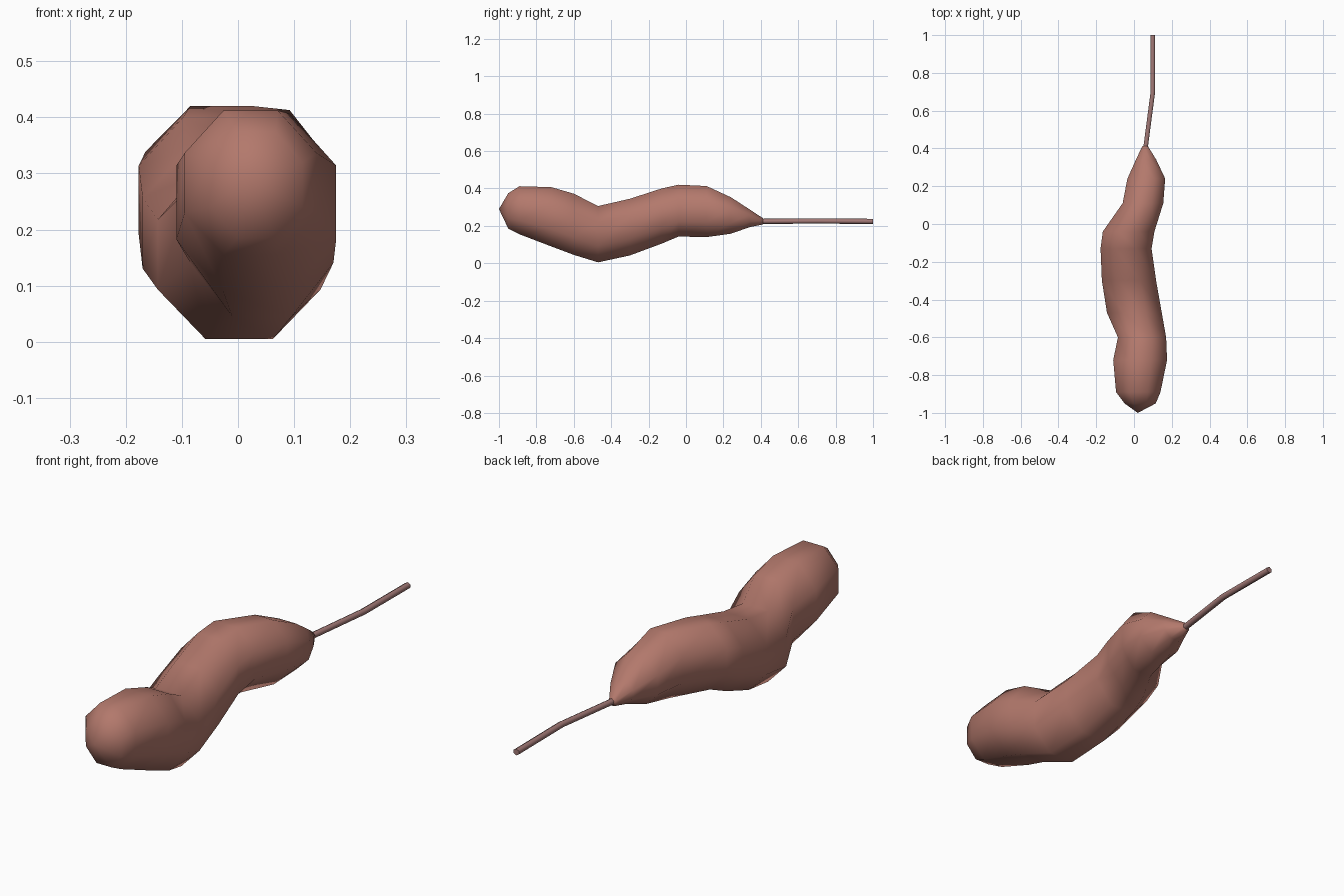
import bpy, bmesh, math

if "Cube" in bpy.data.objects:
    bpy.data.objects.remove(bpy.data.objects["Cube"])


def material(name, color):
    m = bpy.data.materials.new(name)
    m.diffuse_color = (*color, 1)
    m.use_nodes = True
    m.node_tree.nodes["Principled BSDF"].inputs["Base Color"].default_value = m.diffuse_color
    return m


def skin(name, rings, mat, start=None, end=None):
    """Bridge equal-sided rings into a closed smooth tube, with optional pole points."""
    bm = bmesh.new()
    loops = [[bm.verts.new(p) for p in r] for r in rings]
    n = len(loops[0])
    for a, b in zip(loops, loops[1:]):
        for i in range(n):
            bm.faces.new((a[i], a[(i + 1) % n], b[(i + 1) % n], b[i]))
    for loop, pole in ((loops[0], start), (loops[-1], end)):
        if pole:
            v = bm.verts.new(pole)
            for i in range(n):
                bm.faces.new((loop[i], loop[(i + 1) % n], v))
        else:
            bm.faces.new(loop)
    bmesh.ops.recalc_face_normals(bm, faces=bm.faces[:])
    for f in bm.faces:
        f.smooth = len(f.verts) < 5
    me = bpy.data.meshes.new(name)
    bm.to_mesh(me)
    bm.free()
    ob = bpy.data.objects.new(name, me)
    bpy.context.collection.objects.link(ob)
    me.materials.append(mat)
    return ob


def ring(y, x0, x1, z0, z1, n=8):
    """Flat-sided oval filling the given x and z limits."""
    k = 1 / math.cos(math.pi / n)
    cx, cz, rx, rz = (x0 + x1) / 2, (z0 + z1) / 2, (x1 - x0) / 2 * k, (z1 - z0) / 2 * k
    return [(cx + rx * math.cos((i + .5) * 2 * math.pi / n), y,
             cz + rz * math.sin((i + .5) * 2 * math.pi / n)) for i in range(n)]


# Wavy body: y, x limits, z limits
sections = [
    (-.95, -.05, .115, .185, .375),
    (-.89, -.095, .14, .155, .412),
    (-.72, -.11, .175, .09, .407),
    (-.60, -.085, .17, .045, .372),
    (-.47, -.143, .147, .005, .306),
    (-.30, -.17, .117, .042, .345),
    (-.13, -.177, .093, .105, .40),
    (-.04, -.165, .108, .143, .42),
    (.11, -.06, .155, .14, .413),
    (.24, -.035, .165, .158, .353),
    (.34, .01, .118, .193, .288),
    (.41, .043, .075, .207, .242),
]
skin("body", [ring(*s) for s in sections], material("flesh", (.45, .19, .15)),
     start=(.02, -1, .29), end=(.06, .42, .224))

# Thin bent tail
tail = [(.058, .38, .224), (.10, .70, .226), (.10, 1.0, .224)]
skin("tail", [ring(y, x - .012, x + .012, z - .012, z + .012, 6) for x, y, z in tail],
     material("tail_flesh", (.36, .19, .18)))
